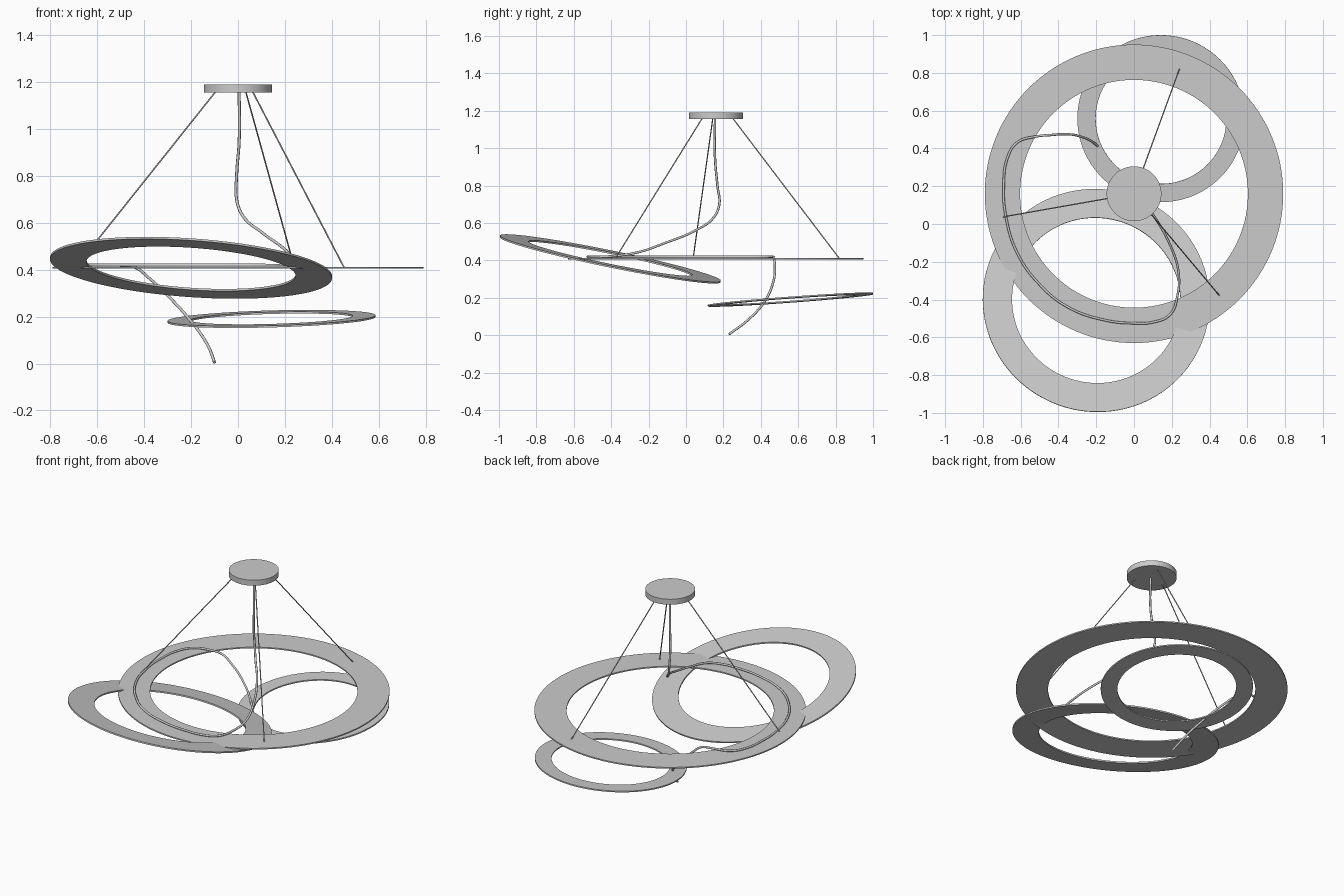
import bpy, bmesh, math
from mathutils import Vector, Matrix

if "Cube" in bpy.data.objects:
    bpy.data.objects.remove(bpy.data.objects["Cube"])


def material(name, rgb):
    mat = bpy.data.materials.new(name)
    mat.use_nodes = True
    mat.diffuse_color = (*rgb, 1)
    mat.node_tree.nodes["Principled BSDF"].inputs["Base Color"].default_value = (*rgb, 1)
    return mat


METAL = material("light grey metal", (0.6, 0.6, 0.6))
WIRE = material("steel wire", (0.6, 0.6, 0.6))


def lathe(name, profile, centre, slope=(0, 0), mat=METAL, steps=128):
    """Spin a closed (radius, height) profile, tilted to the given x and y slopes."""
    bm = bmesh.new()
    verts = [bm.verts.new((r, 0, z)) for r, z in profile]
    edges = [bm.edges.new((verts[i - 1], verts[i])) for i in range(len(verts))]
    bmesh.ops.spin(bm, geom=verts + edges, axis=(0, 0, 1), cent=(0, 0, 0),
                   angle=math.tau, steps=steps)
    bmesh.ops.remove_doubles(bm, verts=bm.verts, dist=0.0001)
    bmesh.ops.dissolve_degenerate(bm, edges=bm.edges, dist=0.00001)
    bmesh.ops.recalc_face_normals(bm, faces=bm.faces)
    mesh = bpy.data.meshes.new(name)
    bm.to_mesh(mesh)
    bm.free()
    mesh.materials.append(mat)
    obj = bpy.data.objects.new(name, mesh)
    bpy.context.collection.objects.link(obj)
    normal = Vector((-slope[0], -slope[1], 1))
    turn = Vector((0, 0, 1)).rotation_difference(normal).to_matrix().to_4x4()
    obj.matrix_world = Matrix.Translation(centre) @ turn
    bpy.ops.object.select_all(action="DESELECT")
    obj.select_set(True)
    bpy.context.view_layer.objects.active = obj
    bpy.ops.object.shade_smooth_by_angle(angle=math.radians(30))
    return obj


def ring(name, outer, inner, thick, centre, slope=(0, 0)):
    h = thick / 2
    lathe(name, [(inner, -h), (outer, -h), (outer, h), (inner, h)], centre, slope)


def tube(name, points, radius, mat, smooth=True):
    """Round cable through the given points."""
    curve = bpy.data.curves.new(name, "CURVE")
    curve.dimensions = "3D"
    curve.bevel_depth = radius
    curve.bevel_resolution = 2
    curve.resolution_u = 8
    curve.use_fill_caps = True
    spline = curve.splines.new("BEZIER" if smooth else "POLY")
    if smooth:
        spline.bezier_points.add(len(points) - 1)
        for bp, p in zip(spline.bezier_points, points):
            bp.co = p
            bp.handle_left_type = bp.handle_right_type = "AUTO"
    else:
        spline.points.add(len(points) - 1)
        for sp, p in zip(spline.points, points):
            sp.co = (*p, 1)
    curve.materials.append(mat)
    obj = bpy.data.objects.new(name, curve)
    bpy.context.collection.objects.link(obj)


# Three overlapping light rings
ring("large_ring", 0.79, 0.603, 0.008, (0, 0.16, 0.408))
ring("medium_ring", 0.602, 0.447, 0.009, (-0.2, -0.405, 0.408), (-0.07, -0.205))
ring("small_ring", 0.443, 0.346, 0.008, (0.143, 0.558, 0.19), (0.028, 0.073))

# Ceiling canopy
lathe("ceiling_canopy", [(0, 1.155), (0.145, 1.155), (0.145, 1.19), (0, 1.19)], (0, 0.16, 0))

# Suspension wires spreading from the canopy to the large ring
for i, deg in enumerate((70, 190, 310)):
    d = Vector((math.cos(math.radians(deg)), math.sin(math.radians(deg)), 0))
    hub = Vector((0, 0.16, 0))
    tube(f"suspension_wire_{i + 1}",
         [hub + d * 0.098 + Vector((0, 0, 1.157)), hub + d * 0.704 + Vector((0, 0, 0.408))],
         0.0032, WIRE, smooth=False)

# Power cable: drops from the canopy, runs round the rings and hangs below
drop = [(0.005, 0.155, 1.157), (0.005, 0.155, 0.95), (-0.006, 0.168, 0.8),
        (-0.006, 0.178, 0.7), (0.02, 0.148, 0.63), (0.1, 0.05, 0.56),
        (0.195, -0.12, 0.49), (0.235, -0.25, 0.445), (0.23, -0.38, 0.424)]
loop = [(0.19, -0.48), (0.1, -0.52), (0, -0.525), (-0.15, -0.51), (-0.35, -0.44),
        (-0.5, -0.32), (-0.62, -0.15), (-0.68, 0.05), (-0.69, 0.2), (-0.67, 0.35),
        (-0.62, 0.43), (-0.52, 0.463)]
hang = [(-0.44, 0.471, 0.41), (-0.38, 0.475, 0.365), (-0.3, 0.468, 0.29),
        (-0.2, 0.42, 0.18), (-0.13, 0.33, 0.08), (-0.1, 0.23, 0.005)]
tube("power_cable", drop + [(x, y, 0.419) for x, y in loop] + hang, 0.0065, METAL)
